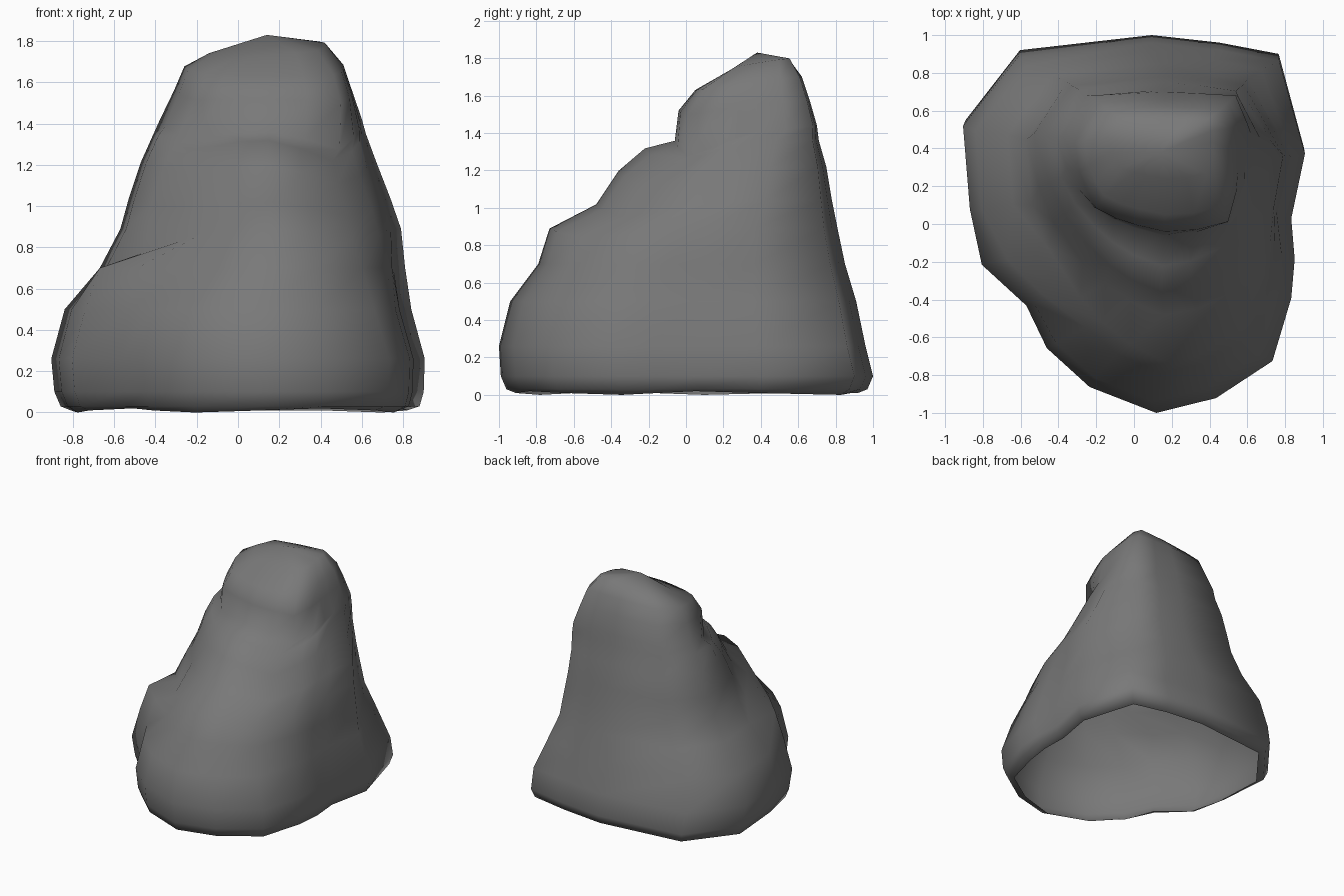
import bpy, bmesh

if "Cube" in bpy.data.objects:
    bpy.data.objects.remove(bpy.data.objects["Cube"])

# Outline of the rock at the ground and at the summit (counter-clockwise from the back)
base = [(.1, 1), (-.68, .92), (-1, .55), (-.96, .1), (-.89, -.2), (-.63, -.42), (-.51, -.65),
        (-.26, -.86), (.13, -1), (.48, -.92), (.81, -.72), (.92, -.38), (.94, -.17),
        (.92, .05), (1, .4), (.85, .9), (.5, .96)]
summit = [(.1, 1), (-.7, .95), (-1, .35), (-.95, -.1), (-.85, -.4), (-.74, -.65), (-.5, -.8),
          (-.25, -.9), (.1, -1), (.5, -.97), (.88, -.85), (.98, -.4), (1, -.1),
          (1, .2), (1, .6), (.88, .96), (.5, .98)]

# Levels: z, rise to the back, left x, right x, front y, back y,
# summit blend of front half, of back half, front pinch, shoulder sag
levels = [
    (.01, 0, -.81, .82, -.91, .92, 0, 0, 0, 0),
    (.03, 0, -.86, .88, -.96, .97, 0, 0, 0, 0),
    (.10, 0, -.89, .90, -.99, 1.0, 0, 0, 0, 0),
    (.26, 0, -.905, .905, -1.0, .96, 0, 0, 0, 0),
    (.50, 0, -.84, .84, -.94, .91, .1, 0, .05, 0),
    (.70, 0, -.67, .81, -.79, .85, .35, .05, .18, 0),
    (.89, 0, -.57, .79, -.73, .81, .6, .1, .3, .08),
    (1.02, .02, -.53, .74, -.48, .78, .6, .15, .26, .12),
    (1.20, .02, -.47, .67, -.36, .75, .6, .3, .26, .16),
    (1.32, .04, -.41, .62, -.22, .71, .6, .5, .24, .18),
    (1.36, .08, -.38, .60, -.06, .70, .8, .8, .12, .15),
    (1.52, .06, -.31, .55, -.04, .66, 1, 1, 0, .04),
    (1.63, .07, -.26, .51, .05, .62, 1, 1, 0, 0),
    (1.73, .05, -.14, .42, .24, .56, 1, 1, 0, 0),
]


def ring(bm, z, rise, xl, xr, yf, yb, t_front, t_back, pinch, sag):
    verts = []
    for (bu, bv), (su, sv) in zip(base, summit):
        t = t_front if bv < -.3 else t_back
        u, v = bu + (su - bu) * t, bv + (sv - bv) * t
        front = max(0, -v)
        verts.append(bm.verts.new(((xl + xr) / 2 + u * (1 - pinch * front) * (xr - xl) / 2,
                                   (yf + yb) / 2 + v * (yb - yf) / 2,
                                   z + rise * (v + 1) / 2 - sag * u * u * front)))
    return verts


# Rock body: stacked rings joined into a stepped, sloping shell, open underneath
bm = bmesh.new()
rings = [ring(bm, *level) for level in levels]
n = len(base)
for low, high in zip(rings, rings[1:]):
    for i in range(n):
        j = (i + 1) % n
        bm.faces.new((low[i], low[j], high[j], high[i]))

# Slightly uneven foot
for i, v in enumerate(rings[0]):
    v.co.z = (.01, .02, .01, 0)[i % 4]

# Worn back right corner
for k, inset in ((4, .04), (5, .1), (6, .11), (7, .09), (8, .05)):
    rings[k][15].co.x -= inset
    rings[k][16].co.x -= inset * .5

# Ledge on the left flank
rings[5][4].co.x, rings[5][4].co.y = -.67, -.19
rings[5][5].co.x, rings[5][5].co.y = -.49, -.37
rings[6][4].co.z -= .1
rings[6][5].co.z -= .04

# Peaked cap, lower on the left
for v in rings[-1]:
    v.co.z += .08 * (v.co.x - .14)
peak = bm.verts.new((.14, .38, 1.83))
for i in range(n):
    bm.faces.new((rings[-1][i], rings[-1][(i + 1) % n], peak))
bmesh.ops.recalc_face_normals(bm, faces=bm.faces[:])
for f in bm.faces:
    f.smooth = True

mesh = bpy.data.meshes.new("rock")
bm.to_mesh(mesh)
bm.free()
stone = bpy.data.materials.new("dark_stone")
stone.diffuse_color = (.19, .19, .19, 1)
stone.use_nodes = True
stone.node_tree.nodes["Principled BSDF"].inputs["Base Color"].default_value = stone.diffuse_color
mesh.materials.append(stone)
rock = bpy.data.objects.new("rock", mesh)
bpy.context.collection.objects.link(rock)
